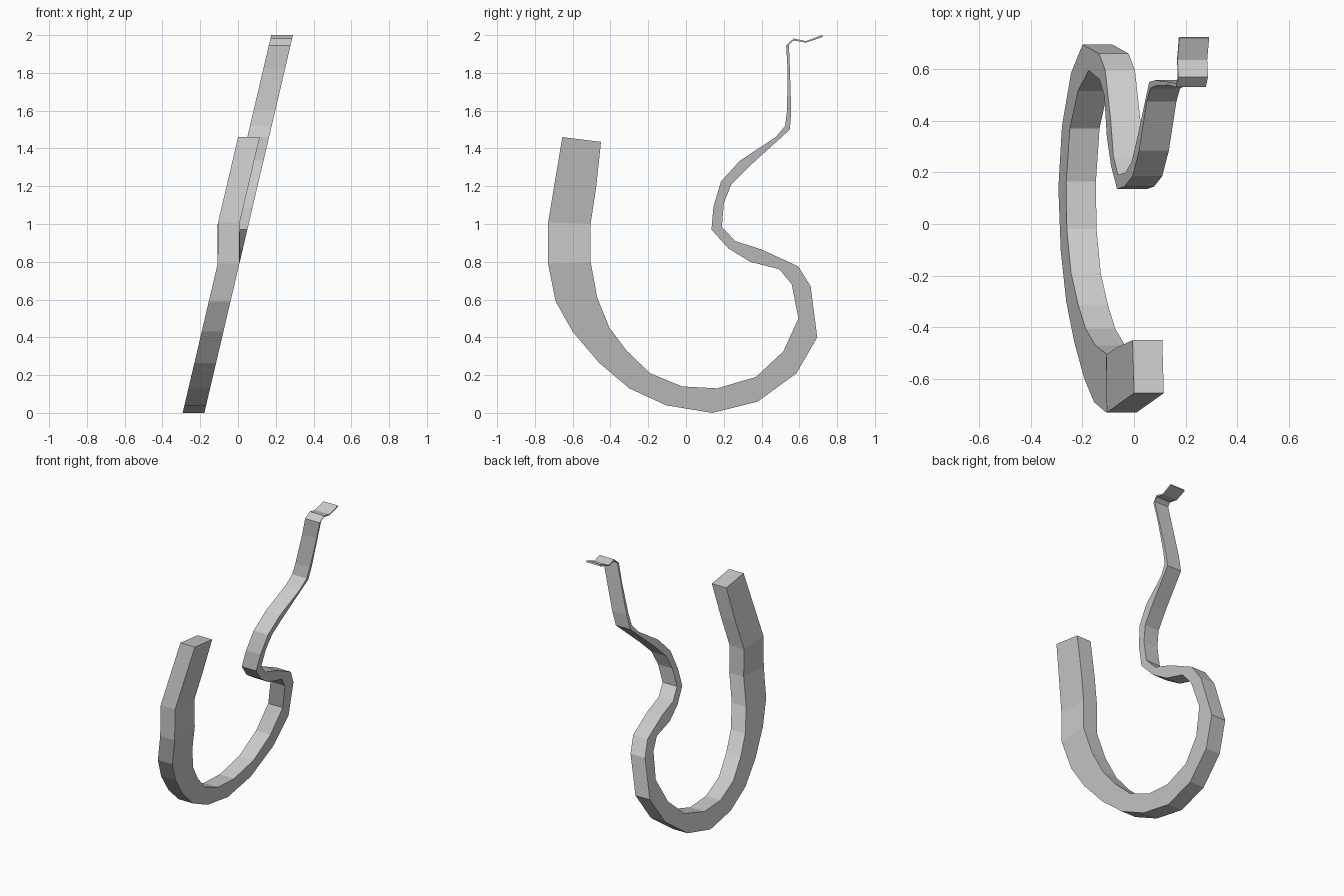
import bpy, bmesh

# Profile stations along the hook: outer (y, z), inner (y, z)
stations = [
    (-.655, 1.46, -.45, 1.435), (-.695, 1.22, -.475, 1.20),
    (-.73, 1.01, -.505, 1.00), (-.73, .79, -.505, .80),
    (-.69, .59, -.47, .61), (-.60, .43, -.405, .45),
    (-.46, .265, -.315, .33), (-.30, .13, -.19, .21),
    (-.105, .04, -.02, .14), (.14, .0, .165, .13),
    (.38, .06, .37, .19), (.585, .21, .515, .325),
    (.695, .40, .595, .50), (.66, .67, .56, .68),
    (.595, .775, .495, .76), (.40, .865, .34, .80),
    (.26, .91, .225, .87), (.19, .985, .135, .97),
    (.20, 1.11, .145, 1.09), (.24, 1.21, .185, 1.225),
    (.34, 1.31, .285, 1.335), (.495, 1.45, .475, 1.46),
    (.55, 1.50, .525, 1.52), (.557, 1.60, .535, 1.60),
    (.55, 1.82, .538, 1.82), (.545, 1.95, .53, 1.945),
    (.57, 1.972, .57, 1.982), (.635, 1.96, .635, 1.968),
    (.725, 1.99, .72, 2.0),
]
WIDTH = .115


def left_x(z, i):
    # The strip leans sideways with height; the free arm is offset a little
    return -.293 + .2345 * z - (.049 if i < 3 else 0)


bm = bmesh.new()
rings = []
for i, (yo, zo, yi, zi) in enumerate(stations):
    rings.append([bm.verts.new((left_x(z, i) + w, y, z))
                  for y, z, w in ((yo, zo, 0), (yo, zo, WIDTH),
                                  (yi, zi, WIDTH), (yi, zi, 0))])

# Skin the four sides and close both ends
for a, b in zip(rings, rings[1:]):
    for k in range(4):
        n = (k + 1) % 4
        bm.faces.new((a[k], a[n], b[n], b[k]))
bm.faces.new(rings[0])
bm.faces.new(rings[-1])
bmesh.ops.recalc_face_normals(bm, faces=bm.faces)

mesh = bpy.data.meshes.new("curved_hook")
bm.to_mesh(mesh)
bm.free()
bpy.context.collection.objects.link(bpy.data.objects.new("curved_hook", mesh))
